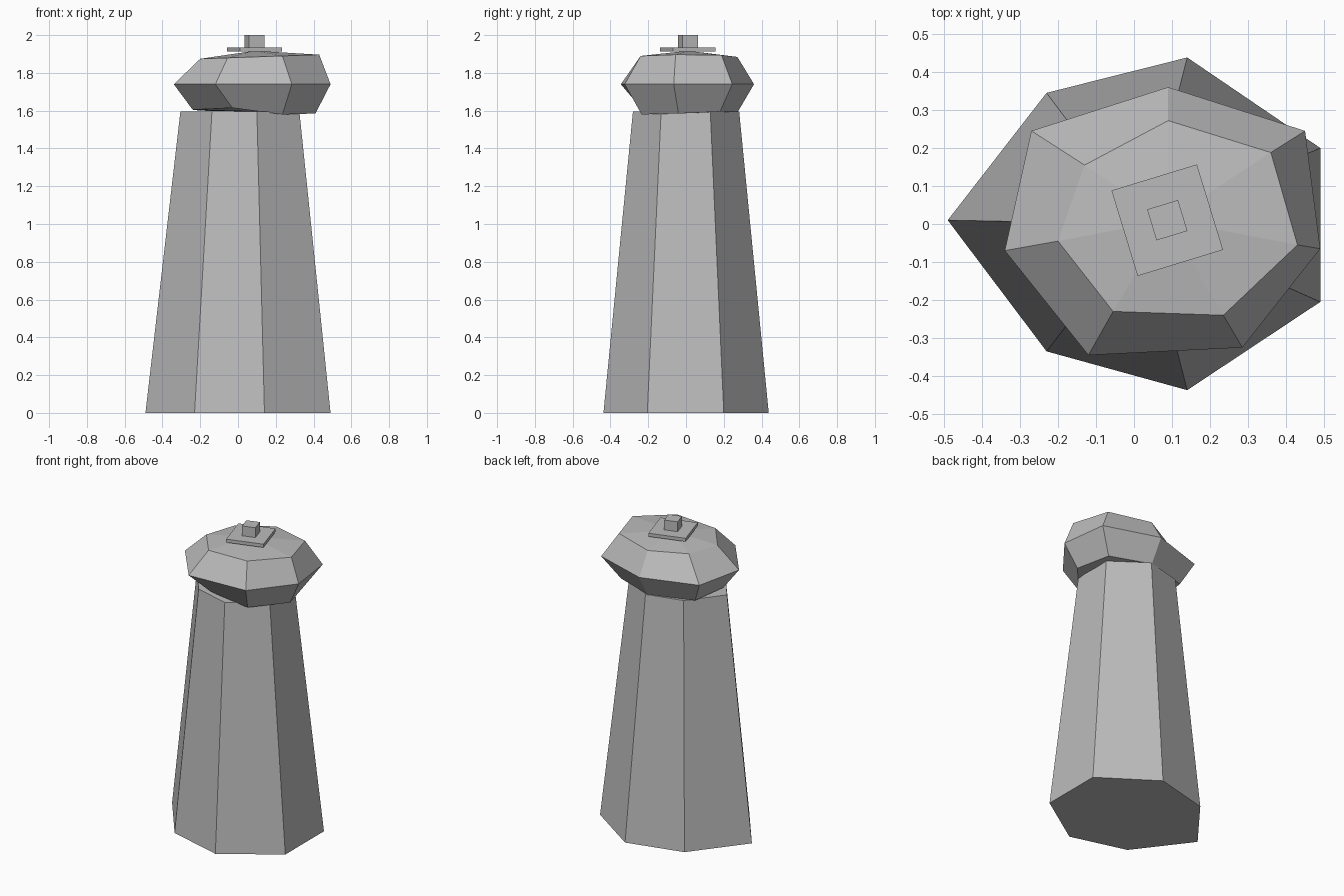
import bpy, bmesh
from math import radians
from mathutils import Matrix

cube = bpy.data.objects.get("Cube")
if cube:
    bpy.data.objects.remove(cube, do_unlink=True)

stone = bpy.data.materials.new("grey_stone")
stone.use_nodes = True
GREY = (0.5, 0.5, 0.5, 1)
stone.diffuse_color = GREY
stone.node_tree.nodes["Principled BSDF"].inputs["Base Color"].default_value = GREY


def finish(name, bm):
    bmesh.ops.recalc_face_normals(bm, faces=bm.faces[:])
    mesh = bpy.data.meshes.new(name)
    bm.to_mesh(mesh)
    bm.free()
    mesh.materials.append(stone)
    obj = bpy.data.objects.new(name, mesh)
    bpy.context.collection.objects.link(obj)
    return obj


def loft(name, rings, apex=None):
    """Skin a stack of rings; close the top with a fan if an apex is given."""
    bm = bmesh.new()
    loops = [[bm.verts.new(p) for p in ring] for ring in rings]
    n = len(loops[0])
    for low, high in zip(loops, loops[1:]):
        for i in range(n):
            j = (i + 1) % n
            bm.faces.new((low[i], low[j], high[j], high[i]))
    bm.faces.new(loops[0][::-1])
    if apex:
        tip = bm.verts.new(apex)
        for i in range(n):
            bm.faces.new((loops[-1][i], loops[-1][(i + 1) % n], tip))
    else:
        bm.faces.new(loops[-1])
    return finish(name, bm)


def block(name, side, z0, z1):
    """Square block turned on the crown's axis."""
    bm = bmesh.new()
    place = (Matrix.Translation((0.0875, 0.01, (z0 + z1) / 2))
             @ Matrix.Rotation(radians(17), 4, "Z")
             @ Matrix.Diagonal((side, side, z1 - z0, 1)))
    bmesh.ops.create_cube(bm, size=1, matrix=place)
    return finish(name, bm)


# Tapered seven-sided tower
base = [(-0.49, 0.01), (-0.23, -0.335), (0.14, -0.437), (0.49, -0.205),
        (0.49, 0.2), (0.14, 0.438), (-0.23, 0.345)]
loft("tower", [[(x, y, 0) for x, y in base],
               [(x * 0.643 + 0.01, y * 0.643, 1.595) for x, y in base]])

# Faceted, slightly irregular cap
lower = [(-0.24, -0.05, 1.605), (-0.03, -0.24, 1.615), (0.235, -0.235, 1.58),
         (0.41, -0.04, 1.585), (0.35, 0.18, 1.595), (0.09, 0.275, 1.595),
         (-0.2, 0.19, 1.6)]
middle = [(-0.34, -0.07), (-0.12, -0.345), (0.285, -0.325), (0.49, -0.065),
          (0.45, 0.245), (0.09, 0.36), (-0.27, 0.245)]
upper = [(-0.2, -0.045), (-0.055, -0.23), (0.235, -0.24), (0.43, -0.055),
         (0.36, 0.188), (0.09, 0.272), (-0.13, 0.155)]
loft("cap", [lower,
             [(x, y, 1.74) for x, y in middle],
             [(x, y, 1.885 + 0.035 * (x - 0.1)) for x, y in upper]],
     apex=(0.0875, 0.01, 1.917))

# Square plate and knob on the cap
block("top_plate", 0.235, 1.913, 1.935)
block("top_knob", 0.085, 1.93, 2.0)
